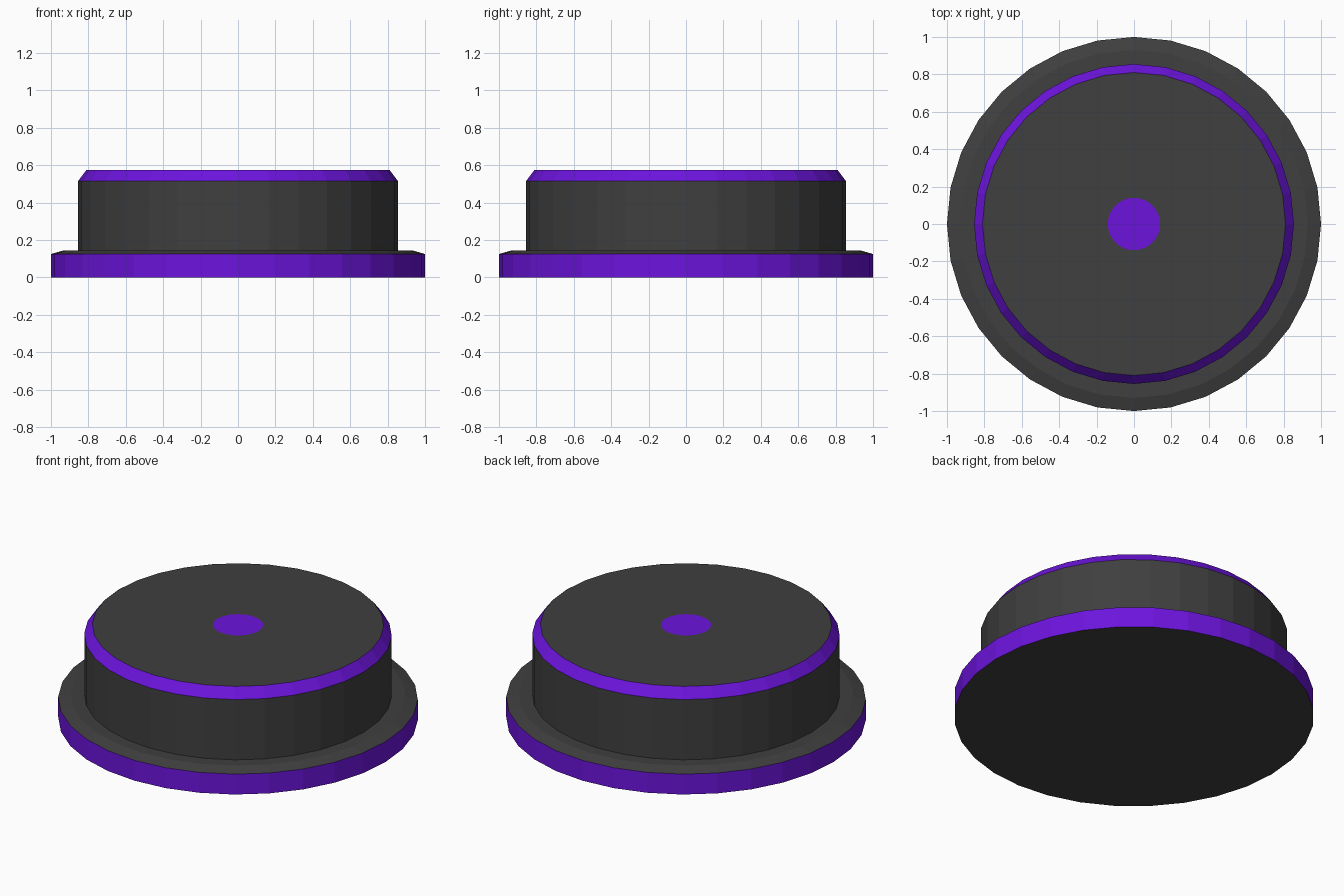
import bpy, bmesh, math

if "Cube" in bpy.data.objects:
    bpy.data.objects.remove(bpy.data.objects["Cube"])

SIDES = 32


def material(name, rgb):
    m = bpy.data.materials.new(name)
    m.diffuse_color = (*rgb, 1)
    m.use_nodes = True
    m.node_tree.nodes["Principled BSDF"].inputs["Base Color"].default_value = m.diffuse_color
    return m


dark = material("dark_grey", (0.05, 0.05, 0.05))
purple = material("purple", (0.15, 0.007, 0.72))


def lathe(name, profile, bands):
    """Revolve (radius, z) points; bands gives the material slot of each strip."""
    bm = bmesh.new()
    rings = []
    for r, z in profile:
        if r == 0:
            rings.append([bm.verts.new((0, 0, z))] * SIDES)
        else:
            rings.append([bm.verts.new((r * math.cos(2 * math.pi * i / SIDES),
                                        r * math.sin(2 * math.pi * i / SIDES), z))
                          for i in range(SIDES)])
    for lo, hi, slot in zip(rings, rings[1:], bands):
        for i in range(SIDES):
            j = (i + 1) % SIDES
            corners = list(dict.fromkeys((lo[i], lo[j], hi[j], hi[i])))
            bm.faces.new(corners).material_index = slot
    bmesh.ops.recalc_face_normals(bm, faces=bm.faces)
    mesh = bpy.data.meshes.new(name)
    bm.to_mesh(mesh)
    bm.free()
    mesh.materials.append(dark)
    mesh.materials.append(purple)
    obj = bpy.data.objects.new(name, mesh)
    bpy.context.collection.objects.link(obj)
    return obj


# Stepped round body: underside, purple rim, sloped flange, wall,
# purple chamfer, top face and flush purple centre dot
lathe("round_button",
      [(0, 0), (1, 0), (1, 0.125), (0.93, 0.145), (0.855, 0.145),
       (0.855, 0.515), (0.81, 0.575), (0.14, 0.575), (0, 0.575)],
      [0, 1, 0, 0, 0, 1, 0, 1])
